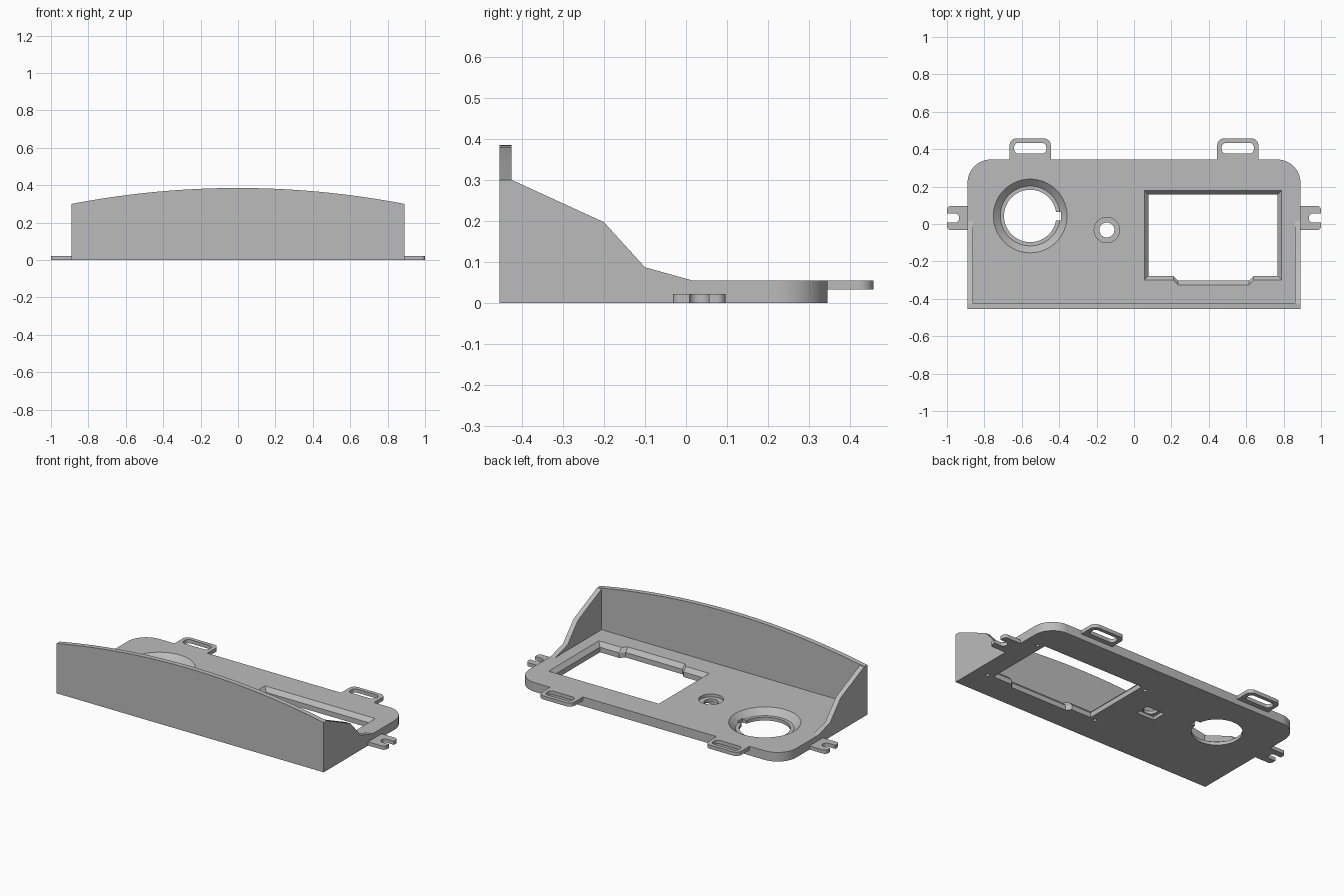
import bpy, bmesh
from math import sin, cos, pi, radians

if "Cube" in bpy.data.objects:
    bpy.data.objects.remove(bpy.data.objects["Cube"])

grey = bpy.data.materials.new("light grey")
grey.use_nodes = True
grey.diffuse_color = (0.5, 0.5, 0.5, 1)
grey.node_tree.nodes["Principled BSDF"].inputs["Base Color"].default_value = (0.5, 0.5, 0.5, 1)


def loft(name, rings):
    """Closed solid skinned through rings of equal point count."""
    bm = bmesh.new()
    rows = [[bm.verts.new(p) for p in ring] for ring in rings]
    n = len(rows[0])
    bm.faces.new(rows[0])
    bm.faces.new(rows[-1])
    for a, b in zip(rows, rows[1:]):
        for i in range(n):
            j = (i + 1) % n
            bm.faces.new((a[i], a[j], b[j], b[i]))
    bmesh.ops.recalc_face_normals(bm, faces=bm.faces)
    mesh = bpy.data.meshes.new(name)
    bm.to_mesh(mesh)
    bm.free()
    mesh.materials.append(grey)
    ob = bpy.data.objects.new(name, mesh)
    bpy.context.collection.objects.link(ob)
    return ob


def slab(name, outline, z0, z1):
    return loft(name, [[(x, y, z) for x, y in outline] for z in (z0, z1)])


def rounded(x0, y0, x1, y1, radii, steps=10):
    """Rectangle outline; radii run front-left, front-right, back-right, back-left on the page."""
    pts = []
    corners = ((x0, y0, 1, 1), (x1, y0, -1, 1), (x1, y1, -1, -1), (x0, y1, 1, -1))
    for k, ((x, y, sx, sy), r) in enumerate(zip(corners, radii)):
        if r == 0:
            pts.append((x, y))
            continue
        for i in range(steps + 1):
            a = pi + (k + i / steps) * pi / 2
            pts.append((x + sx * r + r * cos(a), y + sy * r + r * sin(a)))
    return pts


def box(x0, y0, x1, y1, z0, z1):
    return slab("cutter", rounded(x0, y0, x1, y1, (0, 0, 0, 0)), z0, z1)


def turned(x, y, profile, n=64):
    """Round cutter from (radius, z) pairs."""
    return loft("cutter", [[(x + r * cos(2 * pi * i / n), y + r * sin(2 * pi * i / n), z)
                            for i in range(n)] for r, z in profile])


def cut(ob, cutters):
    bpy.context.view_layer.objects.active = ob
    for c in cutters:
        mod = ob.modifiers.new("cut", "BOOLEAN")
        mod.operation = "DIFFERENCE"
        mod.solver = "EXACT"
        mod.object = c
        bpy.ops.object.modifier_apply(modifier=mod.name)
        bpy.data.objects.remove(c)


def window(o, z):
    """Display window outline with a shallow notch in its front edge, inset by o."""
    l, r, f, b = 0.055 + o, 0.79 - o, -0.30 + o, 0.18 - o
    d = 0.025
    return [(x, y, z) for x, y in (
        (l, f), (0.21, f), (0.21 + d, f - d), (0.64 - d, f - d), (0.64, f), (r, f), (r, b), (l, b))]


W, FRONT, BACK, TOP, T = 0.89, -0.455, 0.345, 0.055, 0.03
parts = []

# Base plate with its openings
plate = slab("base_plate", rounded(-W, FRONT, W, BACK, (0, 0, 0.125, 0.125), 16), 0, TOP)
cut(plate, [
    loft("cutter", [window(-0.013, 0.07), window(0.022, 0.03), window(0.022, -0.02)]),
    turned(-0.555, 0.043, [(0.213, 0.07), (0.16, 0.02), (0.14, 0.02), (0.14, -0.02)]),
    box(-0.44, 0.02, -0.39, 0.065, -0.02, 0.045),
    turned(-0.145, -0.032, [(0.068, 0.07), (0.068, 0.038), (0.04, 0.038), (0.04, -0.02)], 40),
    box(-0.205, -0.077, -0.085, 0.013, -0.02, 0.02),
])
# Blind screw holes under the window corners
cut(plate, [turned(x, y, [(0.011, -0.02), (0.011, 0.02)], 16)
            for x in (0.04, 0.805) for y in (-0.285, 0.14)])
parts.append(plate)

# Front wall with a gently arched top edge
N = 32
arch = [(W, TOP), (-W, TOP)]
for i in range(N + 1):
    t = 2 * i / N - 1
    arch.append((W * t, 0.385 - 0.085 * t * t))
parts.append(loft("front_wall", [[(x, y, z) for x, z in arch] for y in (FRONT, FRONT + T)]))

# Stepped side walls and mounting tabs, one per side
cheek = [(FRONT + T, TOP), (FRONT + T, 0.3), (-0.2, 0.197), (-0.1, 0.087), (0.015, TOP)]
for side, s in (("left", 1), ("right", -1)):
    parts.append(loft(side + "_side_wall",
                      [[(s * x, y, z) for y, z in cheek] for x in (W - T, W)]))

    # Back tab with closed slot
    c = s * 0.555
    tab = slab(side + "_back_tab",
               rounded(c - 0.11, BACK, c + 0.11, 0.457, (0, 0, 0.035, 0.035)), 0.033, TOP)
    cut(tab, [slab("cutter", rounded(c - 0.086, 0.376, c + 0.086, 0.434, [0.024] * 4), 0, 0.1)])
    parts.append(tab)

    # Side tab with open-ended slot
    radii = (0, 0.02, 0.02, 0) if s > 0 else (0.02, 0, 0, 0.02)
    x0, x1 = sorted((s * W, s))
    tab = slab(side + "_side_tab", rounded(x0, -0.032, x1, 0.096, radii), 0, 0.022)
    x0, x1 = sorted((s * 0.935, s * 1.1))
    radii = (0.022, 0, 0, 0.022) if s > 0 else (0, 0.022, 0.022, 0)
    cut(tab, [slab("cutter", rounded(x0, 0.008, x1, 0.056, radii), -0.05, 0.1)])
    parts.append(tab)

# Smooth the curved walls, keep edges crisp
bpy.ops.object.select_all(action="DESELECT")
for ob in parts:
    ob.select_set(True)
bpy.context.view_layer.objects.active = plate
bpy.ops.object.shade_smooth_by_angle(angle=radians(25))
